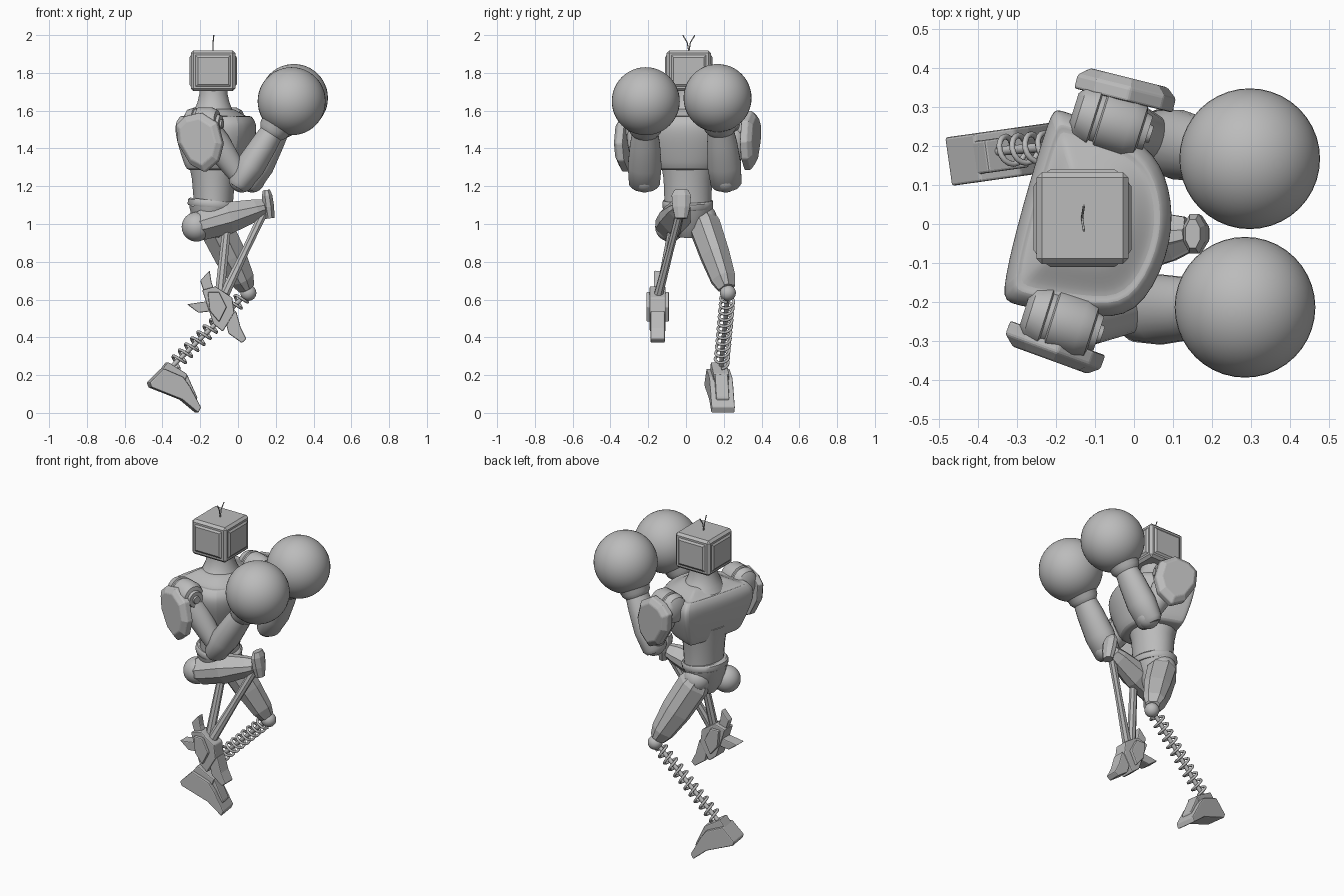
import bpy, bmesh, math
from mathutils import Vector, Matrix

cube = bpy.data.objects.get("Cube")
if cube:
    bpy.data.objects.remove(cube, do_unlink=True)

grey = bpy.data.materials.new("plain grey")
grey.use_nodes = True
grey.diffuse_color = (0.5, 0.5, 0.5, 1)
grey.node_tree.nodes["Principled BSDF"].inputs["Base Color"].default_value = (0.5, 0.5, 0.5, 1)


def finish(name, bm, smooth=True, bevel=0, subdiv=0, angle=40):
    bmesh.ops.recalc_face_normals(bm, faces=bm.faces[:])
    mesh = bpy.data.meshes.new(name)
    bm.to_mesh(mesh)
    bm.free()
    ob = bpy.data.objects.new(name, mesh)
    bpy.context.collection.objects.link(ob)
    mesh.materials.append(grey)
    if bevel:
        mod = ob.modifiers.new("bevel", 'BEVEL')
        mod.width, mod.segments = bevel, 2
    if subdiv:
        mod = ob.modifiers.new("subdivision", 'SUBSURF')
        mod.levels = mod.render_levels = subdiv
    if smooth:
        bpy.ops.object.select_all(action='DESELECT')
        ob.select_set(True)
        bpy.context.view_layer.objects.active = ob
        bpy.ops.object.shade_smooth_by_angle(angle=math.radians(angle))
    return ob


def loft(bm, rings):
    """Skin closed rings of points and cap both ends."""
    loops = [[bm.verts.new(p) for p in ring] for ring in rings]
    n = len(loops[0])
    walls = [bm.faces.new((a[i], a[(i + 1) % n], b[(i + 1) % n], b[i]))
             for a, b in zip(loops, loops[1:]) for i in range(n)]
    bm.faces.new(loops[0][::-1])
    bm.faces.new(loops[-1])
    return walls


def limb(name, start, end, stations, sides=24, panel=0, **kw):
    """Tapered tube; stations are (fraction, half width along y, half depth)."""
    a, b = Vector(start), Vector(end)
    d = (b - a).normalized()
    v = d.cross(Vector((0, 1, 0))).normalized()
    u = v.cross(d)
    turn = math.pi / sides
    rings = [[a.lerp(b, t) + u * ru * math.cos(turn * (2 * i + 1)) + v * rv * math.sin(turn * (2 * i + 1))
              for i in range(sides)] for t, ru, rv in stations]
    bm = bmesh.new()
    walls = loft(bm, rings)
    if panel:
        # Every other lengthwise strip becomes a raised armour panel
        bmesh.ops.recalc_face_normals(bm, faces=bm.faces[:])
        strips = [f for i, f in enumerate(walls) if i % sides % 2]
        bmesh.ops.inset_region(bm, faces=strips, thickness=panel, depth=panel)
    return finish(name, bm, **kw)


def rod(name, start, end, r, r2=None, **kw):
    return limb(name, start, end, [(0, r, r), (1, r2 or r, r2 or r)], **kw)


def ball(name, centre, r):
    bm = bmesh.new()
    bmesh.ops.create_uvsphere(bm, u_segments=40, v_segments=24, radius=r, matrix=Matrix.Translation(centre))
    return finish(name, bm)


def plate(name, outline, centre, thick, yaw=0, edge=1.0, bevel=0.006):
    """Side outline (x, z) given width along y; edge shrinks the outer face."""
    bm = bmesh.new()
    mx = sum(p[0] for p in outline) / len(outline)
    mz = sum(p[1] for p in outline) / len(outline)
    rings = []
    for y, s in ((-.5, edge), (-.1, 1), (.5, 1)):
        rings.append([(mx + (x - mx) * s, y * thick, mz + (z - mz) * s) for x, z in outline])
    loft(bm, rings)
    bm.transform(Matrix.Translation(centre) @ Matrix.Rotation(math.radians(yaw), 4, 'Z'))
    return finish(name, bm, smooth=False, bevel=bevel)


def curve(name, points, r):
    data = bpy.data.curves.new(name, 'CURVE')
    data.dimensions = '3D'
    data.bevel_depth, data.bevel_resolution = r, 2
    data.use_fill_caps = True
    s = data.splines.new('POLY')
    s.points.add(len(points) - 1)
    for p, co in zip(s.points, points):
        p.co = (*co, 1)
    ob = bpy.data.objects.new(name, data)
    bpy.context.collection.objects.link(ob)
    data.materials.append(grey)


# Boxy head with a raised, sloped panel on each of the four sides
bm = bmesh.new()
bmesh.ops.create_cube(bm, size=1, matrix=Matrix.Translation((-0.132, 0.015, 1.811)) @ Matrix.Diagonal((0.235, 0.235, 0.216, 1)))
bmesh.ops.bevel(bm, geom=bm.edges[:], offset=0.014, segments=1, affect='EDGES')
bm.normal_update()
sides = [f for f in bm.faces if f.calc_area() > 0.02 and abs(f.normal.z) < 0.5]
for thick, depth in ((0.016, 0), (0.016, 0.008)):
    bmesh.ops.inset_individual(bm, faces=sides, thickness=thick, depth=depth)
finish("head", bm, smooth=False)
for side in (-1, 1):
    curve("antenna", [(-0.132, 0.015, 1.91), (-0.132, 0.015 + side * 0.008, 1.96),
                      (-0.128, 0.015 + side * 0.032, 2.0)], 0.003)

# Flared neck, chest with a rimmed shoulder line, abdomen and belt
limb("neck", (-0.13, 0.015, 1.57), (-0.13, 0.015, 1.72),
     [(0, .14, .12), (.25, .105, .1), (.5, .085, .085), (.8, .075, .075), (1, .075, .075)])
outline = [(-.21, .30), (-.19, .295), (-.05, .245), (.06, .19), (.105, .06), (.095, -.08), (.01, -.245),
           (-.12, -.24), (-.32, -.21), (-.345, -.19), (-.30, .0), (-.25, .17)]
mid = Vector((-0.12, 0.015))
bm = bmesh.new()
levels = [(1.285, .6), (1.285, .72), (1.36, .84), (1.46, .98), (1.525, 1.0), (1.555, .93),
          (1.575, .85), (1.565, .8), (1.58, .66), (1.61, .45), (1.61, .3)]
loft(bm, [[(*(mid + (Vector(p) - mid) * s), z) for p in outline] for z, s in levels])
finish("chest", bm, subdiv=2)
limb("abdomen", (-0.13, 0.01, 1.06), (-0.13, 0.01, 1.36),
     [(0, .125, .10), (.2, .125, .105), (.6, .13, .115), (1, .15, .14)])
limb("belt", (-0.14, 0.01, 1.085), (-0.135, 0.01, 1.125), [(0, .13, .125), (.2, .135, .13), (.8, .135, .13), (1, .13, .12)])
limb("pelvis", (-0.15, 0.01, 0.93), (-0.14, 0.01, 1.09), [(0, .05, .05), (.35, .11, .09), (1, .135, .12)])

# Arms: shoulder drum, upper arm, elbow, forearm with wrist cuff, round glove, shield
shield = [(-.13, .08), (-.08, .125), (.01, .145), (.10, .09), (.13, -.02), (.105, -.11), (.03, -.17), (-.05, -.13), (-.12, -.02)]
arms = {
    "right": dict(sh=(-.185, -.25, 1.53), el=(.02, -.22, 1.235), gl=(.284, -.213, 1.65), pad=(-.205, -.32, 1.445), yaw=-20, s=-1),
    "left": dict(sh=(-.06, .262, 1.53), el=(.075, .21, 1.235), gl=(.296, .167, 1.667), pad=(-.02, .345, 1.455), yaw=166, s=1),
}
for side, a in arms.items():
    sh, el, gl = (Vector(a[k]) for k in ("sh", "el", "gl"))
    axis = Vector((0.095, -0.03, 0))
    limb(side + "_shoulder", sh - axis, sh + axis,
         [(0, .045, .045), (.08, .068, .075), (.28, .08, .088), (.3, .072, .08), (.36, .072, .08), (.38, .08, .088),
          (.75, .08, .088), (.9, .068, .072), (.92, .05, .05), (1, .046, .046)])
    rod(side + "_shoulder_bolt", sh + axis * .9, sh + axis * 1.1, 0.026, 0.022)
    limb(side + "_upper_arm", sh, el, [(0, .07, .07), (.35, .07, .075), (.75, .058, .06), (1, .05, .05)])
    ball(side + "_elbow", el, 0.068)
    limb(side + "_forearm", el + (el - gl) * 0.1, gl,
         [(0, .065, .045), (.04, .082, .062), (.25, .09, .078), (.5, .08, .07), (.62, .07, .064), (.66, .085, .08), (.85, .1, .1)])
    ball(side + "_glove", gl, 0.18)
    rod(side + "_shield_mount", sh, a["pad"], 0.035)
    plate(side + "_shield", [(-a["s"] * x, z) for x, z in shield], a["pad"], 0.06, a["yaw"], 0.78)

# Raised right leg: armoured thigh, knee joint and twin shin struts
hip, knee, ankle = Vector((-.22, -.085, .985)), Vector((.15, -.025, 1.09)), Vector((-.10, -.145, .60))
ball("right_hip", hip, 0.078)
limb("right_thigh", hip, knee, [(-.08, .05, .05), (.08, .082, .078), (.45, .082, .085), (.85, .058, .055), (.97, .042, .04)],
     sides=8, panel=0.006, smooth=False)
rod("right_knee", knee - Vector((.01, .052, 0)), knee + Vector((-.01, .052, 0)), 0.036)
limb("right_knee_cap", knee + Vector((.02, 0, -.06)), knee + Vector((0, 0, .09)),
     [(0, .035, .025), (.4, .05, .032), (.8, .055, .03), (1, .04, .02)], sides=8, smooth=False)
limb("right_shin_front", knee, ankle + Vector((.03, 0, .03)), [(0, .022, .024), (.5, .02, .022), (1, .025, .028)], sides=8, smooth=False)
limb("right_shin_rear", (-.06, -.075, .98), ankle, [(0, .02, .024), (1, .022, .028)], sides=8, smooth=False)

# Right foot hangs toe down with a heel spur and a rear fin
c = Vector((0, -.15, 0))
plate("right_ankle", [(-.19, .65), (-.12, .67), (-.03, .61), (-.02, .53), (-.08, .43), (-.13, .47)], c, 0.085)
plate("right_ankle_cover", [(-.16, .64), (-.10, .64), (-.06, .56), (-.10, .48), (-.15, .54)], c, 0.12)
plate("right_toe", [(-.07, .50), (-.01, .54), (.015, .45), (.045, .39), (.02, .37), (-.05, .42)], c, 0.075)
plate("right_heel", [(-.27, .575), (-.17, .59), (-.12, .54), (-.21, .53)], c, 0.07)
plate("right_fin", [(-.20, .70), (-.15, .755), (-.14, .69), (-.12, .64), (-.18, .64)], c, 0.04)

# Left leg: armoured thigh, knee ball and coil spring shin
hip, knee, ankle = Vector((-.14, .085, 1.03)), Vector((.055, .222, .64)), Vector((-.36, .185, .235))
ball("left_hip", hip, 0.078)
limb("left_thigh", hip, knee, [(-.08, .06, .06), (.1, .082, .09), (.5, .076, .085), (.82, .064, .064), (.95, .042, .04)],
     sides=8, panel=0.006, smooth=False)
ball("left_knee", knee - Vector((0, 0, .005)), 0.042)
rod("left_knee_pin", knee - Vector((0, .042, .01)), knee + Vector((0, .042, -.01)), 0.025)
rod("spring_core", knee, ankle, 0.012)
d = (ankle - knee).normalized()
u = d.cross(Vector((0, 1, 0))).normalized()
v = d.cross(u)
turns, steps = 11, 16
coil = []
for i in range(turns * steps + 1):
    t, w = i / (turns * steps), 2 * math.pi * i / steps
    coil.append(knee.lerp(ankle, 0.07 + 0.87 * t) + (u * math.cos(w) + v * math.sin(w)) * 0.036)
curve("shin_spring", coil, 0.0075)

# Left foot: sloped wedge with a narrow ankle block and instep ridge
foot = [(-.135, .16), (-.06, .235), (.045, .19), (.08, .14), (.14, .03), (.125, 0), (.04, .07), (-.125, .135)]
plate("left_foot", foot, (-.342, .178, 0), 0.125, 8)
plate("left_ankle", [(-.08, .21), (-.035, .27), (.07, .205), (.05, .15)], (-.342, .178, 0), 0.085, 8)
plate("left_instep", [(.05, .17), (.068, .205), (.125, .08), (.11, .05)], (-.342, .178, 0), 0.07, 8)
